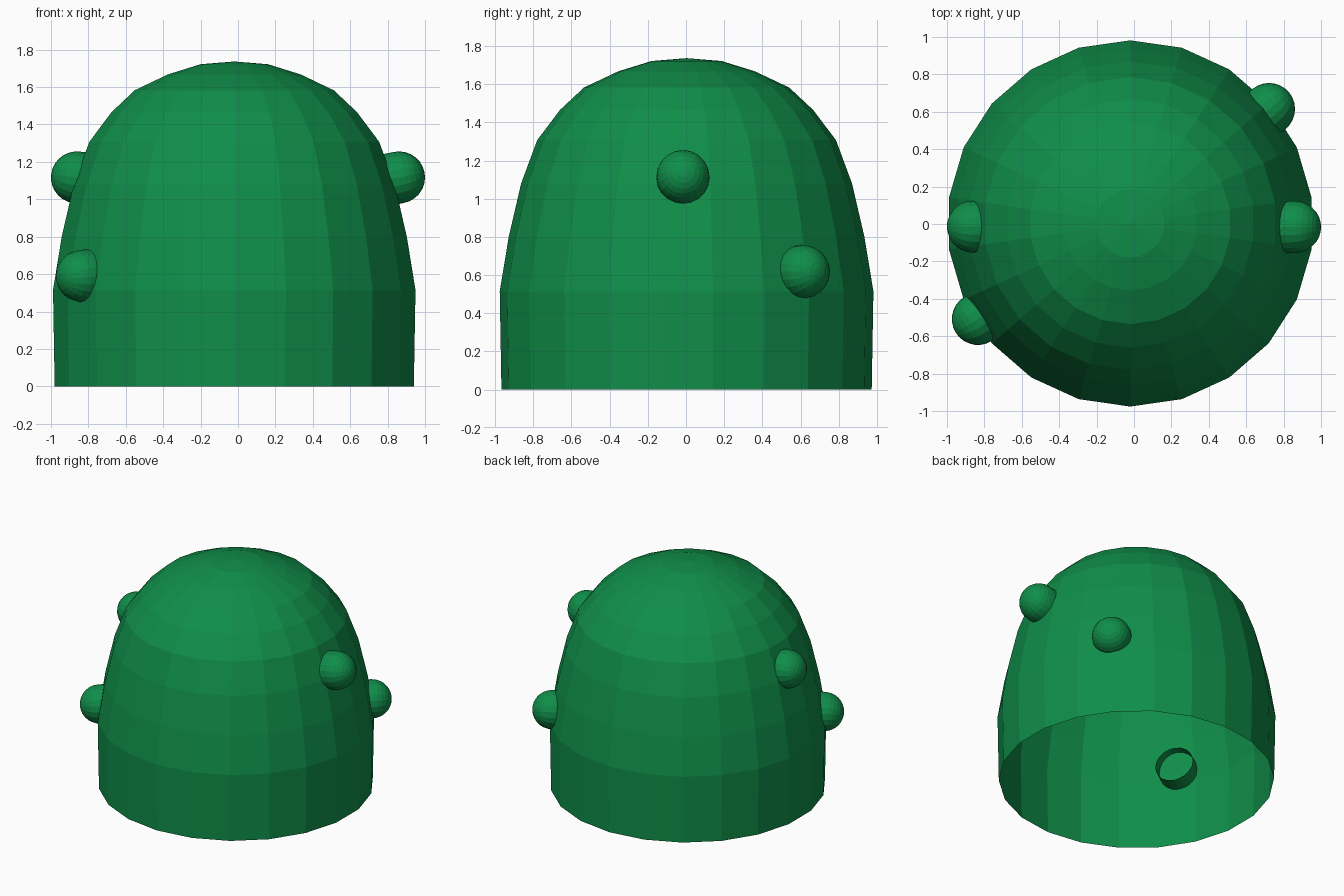
import bpy, bmesh, math
from mathutils import Vector, Matrix

if "Cube" in bpy.data.objects:
    bpy.data.objects.remove(bpy.data.objects["Cube"])

green = bpy.data.materials.new("green")
green.diffuse_color = (0.005, 0.27, 0.067, 1)
green.use_nodes = True
green.node_tree.nodes["Principled BSDF"].inputs["Base Color"].default_value = green.diffuse_color


def lathe(name, profile, sides, matrix, start=0.0):
    """Spin a (radius, height) profile; it ends in a pole and is open at its start."""
    bm = bmesh.new()
    rings = []
    for r, z in profile[:-1]:
        rings.append([bm.verts.new((r * math.cos(start + 2 * math.pi * i / sides),
                                    r * math.sin(start + 2 * math.pi * i / sides), z))
                      for i in range(sides)])
    pole = bm.verts.new((0, 0, profile[-1][1]))
    for i in range(sides):
        j = (i + 1) % sides
        for a, b in zip(rings, rings[1:]):
            bm.faces.new((a[i], a[j], b[j], b[i]))
        bm.faces.new((rings[-1][i], rings[-1][j], pole))
    mesh = bpy.data.meshes.new(name)
    bm.to_mesh(mesh)
    bm.free()
    mesh.materials.append(green)
    obj = bpy.data.objects.new(name, mesh)
    obj.matrix_world = matrix
    bpy.context.collection.objects.link(obj)
    return obj


# Open-bottomed dome shell, with a corner on the +y and -y sides
dome = [(0.97, 0), (0.979, 0.515), (0.932, 0.80), (0.867, 1.08), (0.783, 1.307),
        (0.664, 1.465), (0.538, 1.583), (0.358, 1.668), (0.183, 1.722), (0, 1.737)]
lathe("dome_shell", dome, 22, Matrix.Translation((-0.02, 0.003, 0)), math.pi / 2)

# Round-ended knobs: a short tube reaching inside, capped by a half ball
R = 0.139
knob = [(R, -0.10)] + [(R * math.cos(a), R * math.sin(a))
                       for a in (math.pi / 2 * k / 7 for k in range(8))]

# name, ball centre, outward direction
knobs = [
    ("knob_right", (0.861, -0.016, 1.117), (1, 0, 0.2)),
    ("knob_left", (-0.861, -0.014, 1.117), (-1, 0, 0.12)),
    ("knob_back_right", (0.722, 0.615, 0.618), (0.77, 0.63, 0)),
    ("knob_front_left", (-0.835, -0.508, 0.59), (-0.85, -0.53, -0.1)),
]
for name, centre, direction in knobs:
    turn = Vector(direction).to_track_quat('Z', 'Y').to_matrix().to_4x4()
    lathe(name, knob, 20, Matrix.Translation(centre) @ turn)
